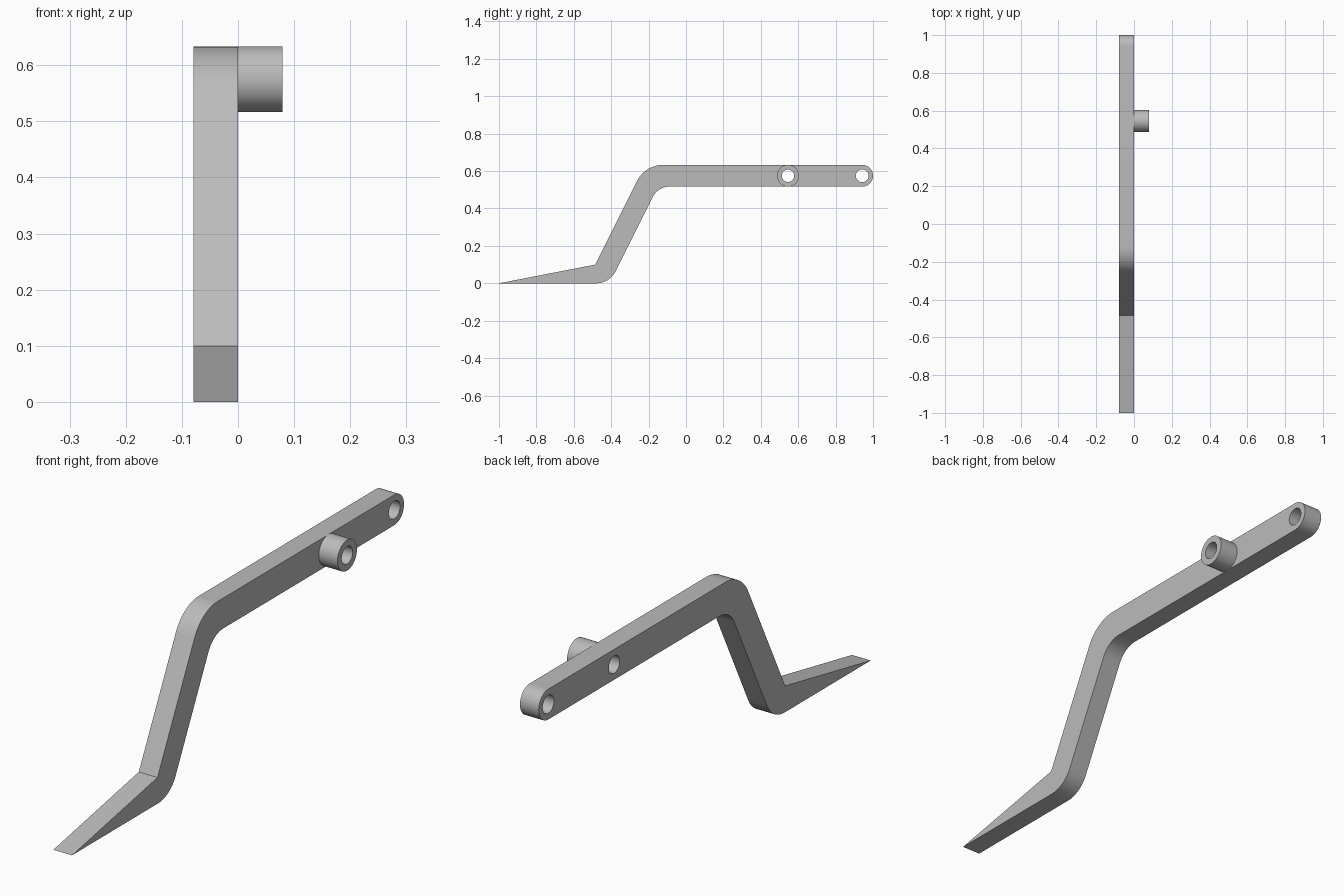
import bpy, bmesh, math
from mathutils import Matrix, Vector

if "Cube" in bpy.data.objects:
    bpy.data.objects.remove(bpy.data.objects["Cube"], do_unlink=True)

steel = bpy.data.materials.new("grey steel")
steel.use_nodes = True
steel.diffuse_color = (0.5, 0.5, 0.5, 1)
steel.node_tree.nodes["Principled BSDF"].inputs["Base Color"].default_value = (0.5, 0.5, 0.5, 1)

# Side-plane coordinates (y, z) become the local x and y of each profile
SIDE_PLANE = Matrix(((0, 0, 1, 0), (1, 0, 0, 0), (0, 1, 0, 0), (0, 0, 0, 1)))
BOTTOM, TOP = 0.517, 0.633
MID = (BOTTOM + TOP) / 2
WIDTH = 0.079


def arc(center, radius, start, end, steps):
    return [Vector((center[0] + radius * math.cos(a), center[1] + radius * math.sin(a)))
            for a in (start + (end - start) * i / steps for i in range(steps + 1))]


def circle(center, radius):
    return arc(center, radius, 0, math.tau, 64)[:-1]


def fillet(before, corner, after, radius, steps=16):
    """Round a corner with a tangent arc."""
    p = Vector(corner)
    u, v = (Vector(before) - p).normalized(), (Vector(after) - p).normalized()
    half = u.angle(v) / 2
    center = p + (u + v).normalized() * radius / math.sin(half)
    a = p + u * radius / math.tan(half) - center
    b = p + v * radius / math.tan(half) - center
    start = math.atan2(a.y, a.x)
    sweep = (math.atan2(b.y, b.x) - start + math.pi) % math.tau - math.pi
    return arc(center, radius, start, start + sweep, steps)


def extrude_profile(name, loops, x_min, x_max):
    """Fill closed loops (inner ones are holes) and extrude them along x."""
    curve = bpy.data.curves.new(name + "_profile", "CURVE")
    curve.dimensions, curve.fill_mode = "2D", "BOTH"
    curve.extrude = (x_max - x_min) / 2
    for loop in loops:
        spline = curve.splines.new("POLY")
        spline.points.add(len(loop) - 1)
        for point, co in zip(spline.points, loop):
            point.co = (co[0], co[1], 0, 1)
        spline.use_cyclic_u = True
    helper = bpy.data.objects.new(name + "_profile", curve)
    mesh = bpy.data.meshes.new_from_object(helper)
    bpy.data.objects.remove(helper)
    bpy.data.curves.remove(curve)

    bm = bmesh.new()
    bm.from_mesh(mesh)
    bmesh.ops.transform(bm, matrix=Matrix.Translation(((x_min + x_max) / 2, 0, 0)) @ SIDE_PLANE,
                        verts=bm.verts)
    bmesh.ops.remove_doubles(bm, verts=bm.verts, dist=1e-5)
    bmesh.ops.recalc_face_normals(bm, faces=bm.faces)
    bmesh.ops.dissolve_limit(bm, angle_limit=0.001, verts=bm.verts, edges=bm.edges)
    bm.to_mesh(mesh)
    bm.free()
    mesh.name = name
    mesh.materials.clear()
    mesh.materials.append(steel)
    obj = bpy.data.objects.new(name, mesh)
    bpy.context.collection.objects.link(obj)
    bpy.ops.object.select_all(action="DESELECT")
    obj.select_set(True)
    bpy.context.view_layer.objects.active = obj
    bpy.ops.object.shade_smooth_by_angle(angle=math.radians(25))
    return obj


# Cranked arm: wedge toe, sloping leg, straight bar with a rounded end
toe, heel_top, heel = (-1, 0), (-0.485, 0.1), (-0.408, 0)
elbow_low, elbow_high = (-0.15, BOTTOM), (-0.2185, TOP)
end_center, boss_center = (0.942, MID), (0.545, MID)
end_radius = (TOP - BOTTOM) / 2

outline = [Vector(toe)]
outline += fillet(toe, heel, elbow_low, 0.117)
outline += fillet(heel, elbow_low, (0.9, BOTTOM), 0.1)
outline += arc(end_center, end_radius, -math.pi / 2, math.pi / 2, 32)
outline += fillet((0.9, TOP), elbow_high, heel_top, 0.155)
outline.append(Vector(heel_top))

extrude_profile("cranked_arm",
                [outline, circle(end_center, 0.034), circle(boss_center, 0.033)],
                -WIDTH, 0)

# Tubular boss on the left face of the bar
extrude_profile("pivot_boss", [circle(boss_center, 0.0585), circle(boss_center, 0.033)], 0, WIDTH)
